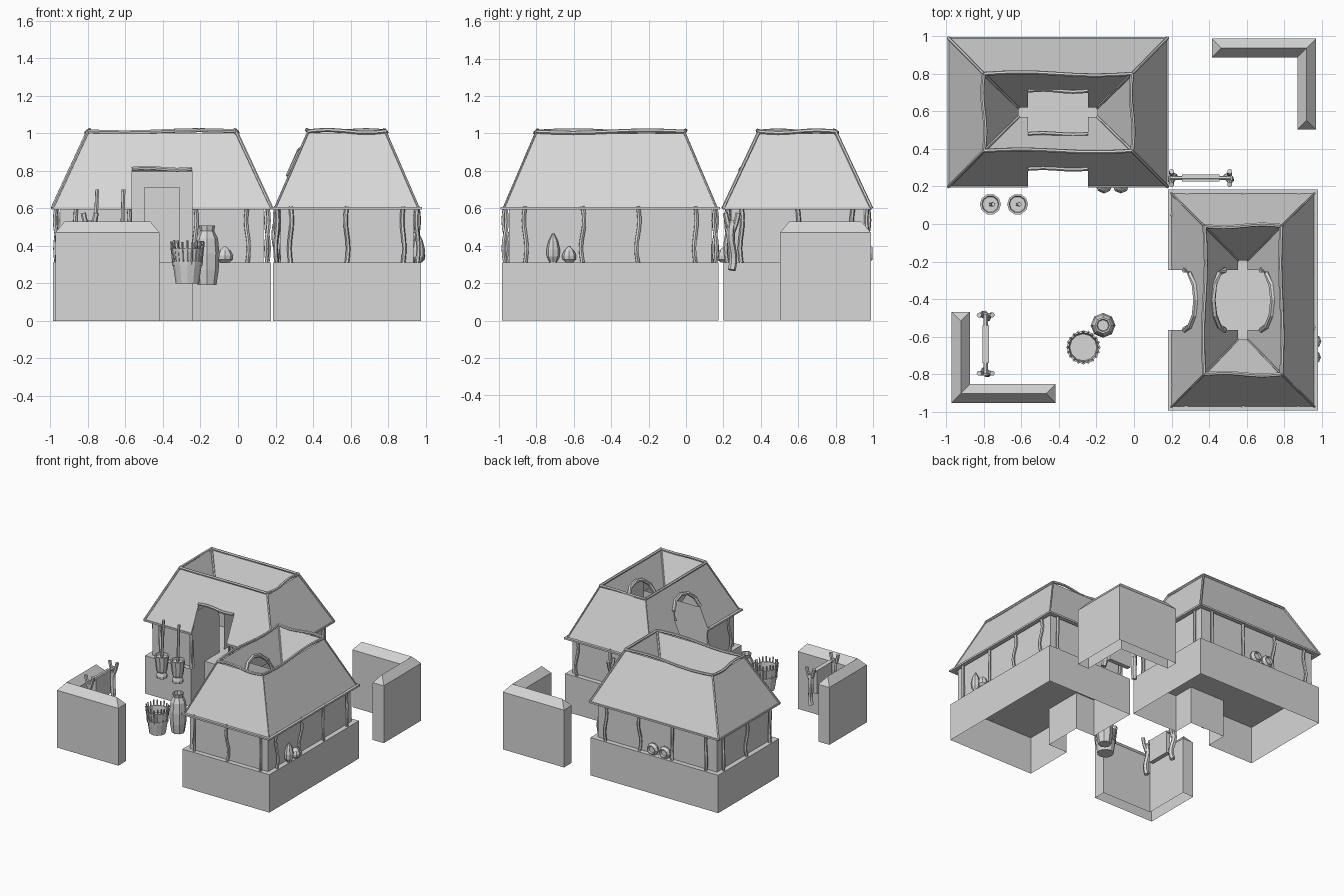
import bpy, bmesh, math, random
from mathutils import Vector, Matrix

random.seed(4)
cube = bpy.data.objects.get("Cube")
if cube:
    bpy.data.objects.remove(cube)

clay = bpy.data.materials.new("clay grey")
clay.use_nodes = True
clay.diffuse_color = (0.68, 0.68, 0.68, 1)
clay.node_tree.nodes["Principled BSDF"].inputs["Base Color"].default_value = (0.68, 0.68, 0.68, 1)


def finish(name, bm, place=Matrix(), fix=True):
    if fix:
        bmesh.ops.recalc_face_normals(bm, faces=bm.faces)
    mesh = bpy.data.meshes.new(name)
    bm.to_mesh(mesh)
    bm.free()
    mesh.materials.append(clay)
    ob = bpy.data.objects.new(name, mesh)
    ob.matrix_world = place
    bpy.context.collection.objects.link(ob)
    return ob


def poly(bm, pts):
    return bm.faces.new([bm.verts.new(p) for p in pts])


def box(bm, at, size):
    bmesh.ops.create_cube(bm, size=1, matrix=Matrix.Translation(at) @ Matrix.Diagonal((*size, 1)))


def sides(bm, outline, z0, z1):
    for (ax, ay), (bx, by) in zip(outline, outline[1:] + outline[:1]):
        poly(bm, [(ax, ay, z0), (bx, by, z0), (bx, by, z1), (ax, ay, z1)])


def skin(bm, rings):
    n = len(rings[0])
    for a, b in zip(rings, rings[1:]):
        for k in range(n):
            bm.faces.new((a[k], a[(k + 1) % n], b[(k + 1) % n], b[k]))
    bm.faces.new(rings[0])
    bm.faces.new(rings[-1])


def tube(bm, path, r, n=6):
    path = [Vector(p) for p in path]
    rings = []
    for i, p in enumerate(path):
        d = (path[min(i + 1, len(path) - 1)] - path[max(i - 1, 0)]).normalized()
        u = d.cross(Vector((0.31, 0.23, 0.92) if abs(d.z) < 0.8 else (1, 0.1, 0))).normalized()
        v = d.cross(u)
        rings.append([bm.verts.new(p + r * (u * math.cos(t) + v * math.sin(t)))
                      for t in (2 * math.pi * k / n for k in range(n))])
    skin(bm, rings)


def wavy(a, b, amp, steps=8):
    # Smooth S-shaped bend in a random direction across the run
    a, b = Vector(a), Vector(b)
    run = (b - a).normalized()
    side = Vector([random.choice((-1, 1)) * random.uniform(0.6, 1) for _ in range(3)])
    side -= run * side.dot(run)
    return [a.lerp(b, i / steps) + side * amp * math.sin(2 * math.pi * i / steps) for i in range(steps + 1)]


def lathe(bm, profile, n, at):
    skin(bm, [[bm.verts.new((at[0] + r * math.cos(2 * math.pi * k / n),
                             at[1] + r * math.sin(2 * math.pi * k / n), at[2] + z))
               for k in range(n)] for r, z in profile])


# Hut sizes, with the long side along x and the door at -y
FLOOR, EAVE, RIM = 0.31, 0.6, 1.0
BOARD, TOP, INN = (0.588, 0.4), (0.395, 0.205), (0.21, 0.025)
DOOR = 0.16


def ring(half, z):
    return [Vector((sx * half[0], sy * half[1], z)) for sx, sy in ((-1, -1), (1, -1), (1, 1), (-1, 1))]


def on_slope(low, x, z, side):
    t = (z - EAVE) / (RIM - EAVE)
    return Vector((x, side * (low[1] + t * (TOP[1] - low[1])), z))


def hut(name, place, arched):
    # Outline of the roof openings as x, z pairs
    if arched:
        notch = [(-DOOR, EAVE)] + [(-DOOR * math.cos(a), 0.76 + 0.14 * math.sin(a))
                                   for a in (math.pi * k / 6 for k in range(7))] + [(DOOR, EAVE)]
        out = (0.57, 0.383)
    else:
        notch = [(-DOOR, EAVE), (-DOOR, 0.8), (DOOR, 0.8), (DOOR, EAVE)]
        out = (0.585, 0.397)

    # Plinth with a door recess
    x, y = 0.58, 0.394
    plan = [(-x, -y), (-DOOR, -y), (-DOOR, -0.22), (DOOR, -0.22), (DOOR, -y), (x, -y), (x, y), (-x, y)]
    bm = bmesh.new()
    sides(bm, plan, 0, FLOOR)
    poly(bm, [(px, py, FLOOR) for px, py in plan])
    bmesh.ops.remove_doubles(bm, verts=bm.verts, dist=1e-5)
    finish(name + "_plinth", bm, place)

    # Walls, passage cheeks and the wall across the court
    bm = bmesh.new()
    x, y = 0.54, 0.354
    ends = [(-DOOR, -y), (-x, -y), (-x, y), (x, y), (x, -y), (DOOR, -y)]
    for (ax, ay), (bx, by) in zip(ends, ends[1:]):
        poly(bm, [(ax, ay, FLOOR), (bx, by, FLOOR), (bx, by, 0.63), (ax, ay, 0.63)])
    high = 0.9 if arched else 0.8
    for sx in (-DOOR, DOOR):
        poly(bm, [(sx, py, pz) for py, pz in ((-y, FLOOR), (-0.38, 0.61), (-0.31, 0.76),
                                              (-0.11, 0.76), (-0.03, 0.61), (-0.03, FLOOR))])
        poly(bm, [(sx, py, pz) for py, pz in ((0.2, FLOOR), (0.2, 0.76), (0.11, 0.76),
                                              (0.03, 0.61), (0.03, FLOOR))])
    poly(bm, [(-DOOR, 0.2, FLOOR), (DOOR, 0.2, FLOOR), (DOOR, 0.2, high), (-DOOR, 0.2, high)])
    finish(name + "_walls", bm, place)

    # Door panel
    bm = bmesh.new()
    box(bm, (0, 0.196, (FLOOR + 0.71) / 2), (0.19, 0.008, 0.71 - FLOOR))
    finish(name + "_door", bm, place)

    # Thatch: outer slopes up to the rim, inner slopes down to the court
    bm = bmesh.new()
    rim = ring(TOP, RIM)
    for low in (out, INN):
        eave = ring(low, EAVE)
        for i in range(4):
            j = (i + 1) % 4
            cut = []
            if i == 0 or (i == 2 and low is INN):
                cut = [on_slope(low, px, pz, i - 1) for px, pz in notch]
                if i == 2:
                    cut.reverse()
            face = poly(bm, [eave[i]] + cut + [eave[j], rim[j], rim[i]])
            face.normal_update()
            if face.normal.z < 0:
                face.normal_flip()
    bmesh.ops.remove_doubles(bm, verts=bm.verts, dist=1e-5)
    roof = finish(name + "_thatch", bm, place, fix=False)
    mod = roof.modifiers.new("thickness", "SOLIDIFY")
    mod.thickness = 0.01

    # Rim poles, hip poles and opening frames
    bm = bmesh.new()
    up = Vector((0, 0, 0.01))
    outer, inner = ring(out, EAVE), ring(INN, EAVE)
    for i in range(4):
        j = (i + 1) % 4
        tube(bm, wavy(rim[i] + up, rim[j] + up, 0.009), 0.011)
        tube(bm, [outer[i], rim[i] + up], 0.006 if arched else 0.009)
        tube(bm, [inner[i], rim[i] + up], 0.006 if arched else 0.009)
    for low, side in ((out, -1), (INN, -1), (INN, 1)):
        frame = [on_slope(low, px, pz, side) + up for px, pz in notch[1:-1]]
        if not arched:
            frame = wavy(frame[0], frame[1], 0.006)
        tube(bm, frame, 0.015 if arched else 0.011)
    finish(name + "_roof_poles", bm, place)

    # Flat eave boards, open at the door
    bm = bmesh.new()
    w, t = 0.035, 0.014
    bx, by = BOARD
    for s in (-1, 1):
        box(bm, (s * (bx - w / 2), 0, EAVE), (w, 2 * by, t))
        box(bm, (s * (bx + DOOR) / 2, w / 2 - by, EAVE), (bx - DOOR, w, t))
    box(bm, (0, by - w / 2, EAVE), (2 * bx, w, t))
    finish(name + "_eave_boards", bm, place)

    # Crooked veranda posts
    bm = bmesh.new()
    spots = [(s * px, py) for s in (-1, 1) for px, py in
             ((0.455, -0.375), (0.178, -0.372), (0.148, 0.375), (0.455, 0.375))]
    spots += [(s * 0.562, py) for s in (-1, 1) for py in (-0.3, 0, 0.3)]
    for px, py in spots:
        tube(bm, wavy((px, py, FLOOR), (px, py, 0.61), 0.009), 0.012)
    finish(name + "_posts", bm, place)


hut("square_door_hut", Matrix.Translation((-0.405, 0.595, 0)), False)
hut("arched_door_hut", Matrix.Translation((0.58, -0.405, 0)) @ Matrix.Rotation(-math.pi / 2, 4, "Z"), True)


# Corner fences with a ridged cap
def fence(name, place):
    a, b, w, h, z, top = 0.555, 0.485, 0.1, 0.05, 0.47, 0.53
    plan = [(0, 0), (a, 0), (a, w), (w, w), (w, b), (0, b)]
    bm = bmesh.new()
    sides(bm, plan, 0, z)
    p = [(px, py, z) for px, py in plan]
    e, c, f = (a - h, h, top), (h, h, top), (h, b - h, top)
    for face in ((p[0], p[1], e, c), (p[1], p[2], e), (p[2], p[3], c, e),
                 (p[3], p[4], f, c), (p[4], p[5], f), (p[5], p[0], c, f)):
        poly(bm, face)
    bmesh.ops.remove_doubles(bm, verts=bm.verts, dist=1e-5)
    finish(name, bm, place)


fence("front_fence", Matrix.Translation((-0.973, -0.953, 0)))
fence("back_fence", Matrix.Translation((0.97, 0.988, 0)) @ Matrix.Rotation(math.pi, 4, "Z"))


# Drying racks: two forked posts and a hanging panel
def rack(name, place):
    bm = bmesh.new()
    for s in (-1, 1):
        x = s * 0.15
        tube(bm, wavy((x, 0, 0.27), (x, 0, 0.52), 0.01), 0.021)
        for t in (-1, 1):
            tube(bm, [(x, 0, 0.46), (x + s * 0.005, t * 0.022, 0.52), (x + s * 0.005, t * 0.035, 0.575)], 0.014)
    tube(bm, [(-0.16, 0, 0.525), (0.16, 0, 0.525)], 0.012)
    box(bm, (0, 0, 0.44), (0.2, 0.036, 0.19))
    finish(name, bm, place)


rack("back_rack", Matrix.Translation((0.355, 0.245, 0)))
rack("front_rack", Matrix.Translation((-0.79, -0.64, 0)) @ Matrix.Rotation(math.pi / 2, 4, "Z"))

# Mortars with pestles
bm = bmesh.new()
for x, lean in ((-0.765, 0.015), (-0.62, 0.01)):
    lathe(bm, [(0.042, 0), (0.042, 0.02), (0.034, 0.045), (0.042, 0.06), (0.056, 0.18), (0.046, 0.18), (0.042, 0.165)],
          10, (x, 0.105, 0.23))
    tube(bm, [(x, 0.105, 0.37), (x + lean, 0.105, 0.7)], 0.011)
finish("mortars", bm)

# Basket with rim stakes
bm = bmesh.new()
bx, by, bz = -0.27, -0.657, 0.2
lathe(bm, [(0.062, 0), (0.076, 0.095), (0.081, 0.095), (0.083, 0.115), (0.077, 0.115), (0.088, 0.185),
           (0.078, 0.185), (0.072, 0.13)], 12, (bx, by, bz))
for k in range(20):
    c, s = math.cos(k * math.pi / 10), math.sin(k * math.pi / 10)
    tube(bm, [(bx + 0.074 * c, by + 0.074 * s, bz + 0.1),
              (bx + 0.087 * c, by + 0.087 * s, bz + random.uniform(0.21, 0.23))], 0.006, 4)
finish("basket", bm)

# Tall jar
bm = bmesh.new()
lathe(bm, [(0.05, 0), (0.062, 0.08), (0.066, 0.17), (0.058, 0.25), (0.038, 0.29), (0.044, 0.318), (0.034, 0.318),
           (0.03, 0.29)], 8, (-0.165, -0.54, 0.19))
finish("jar", bm)

# Gourds standing by the walls
bm = bmesh.new()
for x, y, h, r in ((0.96, -0.71, 0.155, 0.036), (0.96, -0.625, 0.085, 0.038),
                   (-0.16, 0.208, 0.085, 0.045), (-0.07, 0.208, 0.085, 0.045)):
    lathe(bm, [(r * 0.5, 0), (r * 0.95, h * 0.2), (r, h * 0.45), (r * 0.7, h * 0.75), (r * 0.25, h * 0.95),
               (r * 0.15, h)], 8, (x, y, FLOOR))
finish("gourds", bm)

# Round pots lying against the back wall, mouths outward
for i, x in enumerate((-0.49, -0.38)):
    bm = bmesh.new()
    lathe(bm, [(0.025, 0), (0.046, 0.012), (0.049, 0.028), (0.036, 0.05), (0.03, 0.05), (0.026, 0.035)], 10, (0, 0, 0))
    finish("lying_pot_%d" % (i + 1), bm, Matrix.Translation((x, 0.947, 0.358)) @ Matrix.Rotation(-math.pi / 2, 4, "X"))
